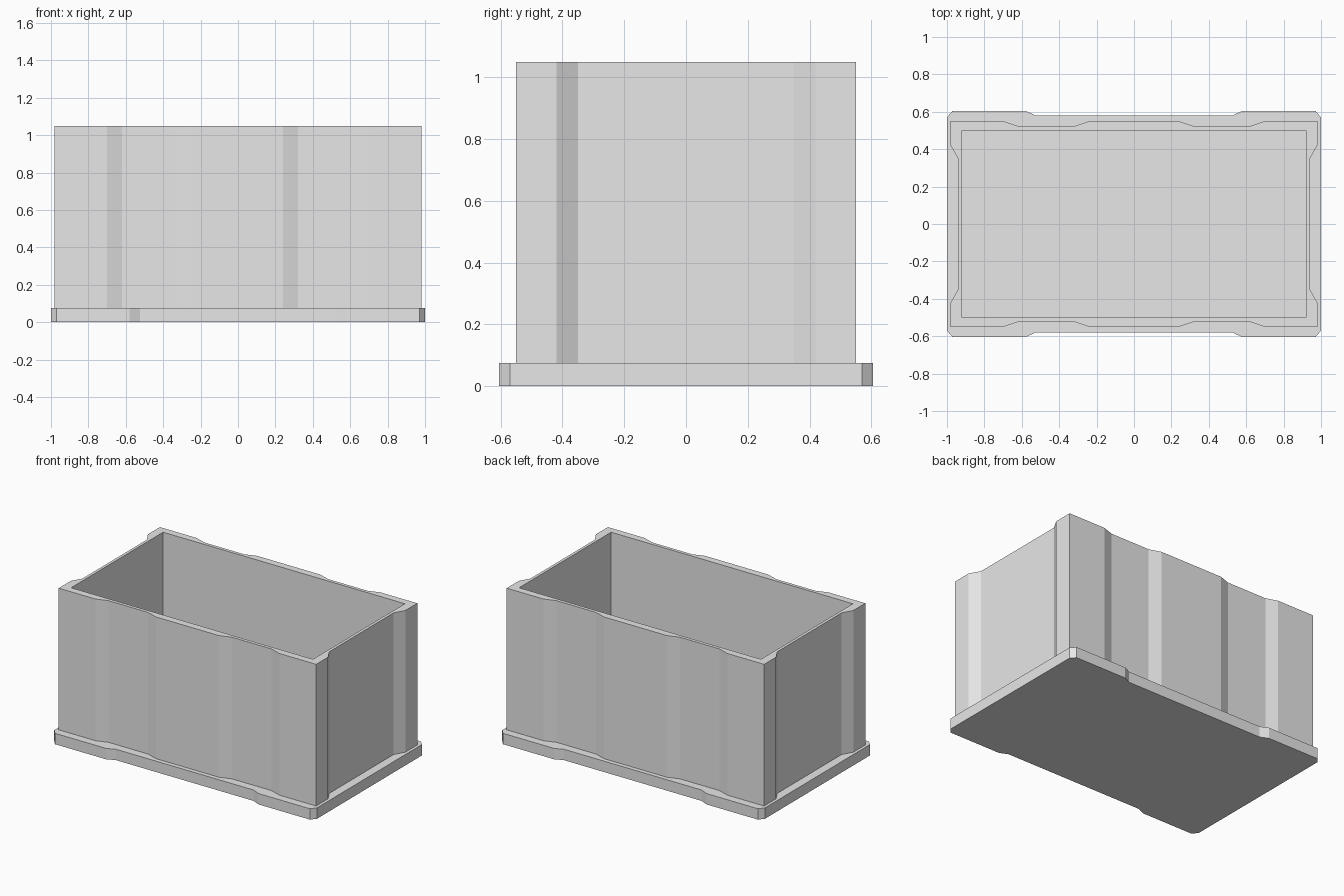
import bpy, bmesh

cube = bpy.data.objects.get("Cube")
if cube:
    bpy.data.objects.remove(cube, do_unlink=True)

grey = bpy.data.materials.new("light_grey")
grey.use_nodes = True
colour = (0.8, 0.8, 0.8, 1)
grey.diffuse_color = colour
grey.node_tree.nodes["Principled BSDF"].inputs["Base Color"].default_value = colour


def mirrored_outline(quarter):
    """Complete an outline from its +x +y quarter, running anticlockwise."""
    half = quarter + [(-x, y) for x, y in reversed(quarter)]
    return half + [(-x, -y) for x, y in half]


def prism(name, outline, bottom, top):
    """Extrude a flat outline between two heights."""
    bm = bmesh.new()
    base = bm.faces.new([bm.verts.new((x, y, bottom)) for x, y in outline])
    result = bmesh.ops.extrude_face_region(bm, geom=[base])
    moved = [v for v in result["geom"] if isinstance(v, bmesh.types.BMVert)]
    bmesh.ops.translate(bm, verts=moved, vec=(0, 0, top - bottom))
    bmesh.ops.recalc_face_normals(bm, faces=bm.faces)
    mesh = bpy.data.meshes.new(name)
    bm.to_mesh(mesh)
    bm.free()
    mesh.materials.append(grey)
    obj = bpy.data.objects.new(name, mesh)
    bpy.context.collection.objects.link(obj)
    return obj


PLATE_TOP, RIM = 0.075, 1.05

# Base plate with chamfered corners and a shallow recess on each long side
plate = [(1, 0.57), (0.97, 0.605), (0.58, 0.605), (0.525, 0.58)]
prism("base_plate", mirrored_outline(plate), 0, PLATE_TOP)

# Box walls with shallow vertical recesses, hollowed by a plain rectangle
wall = [(0.94, 0.35), (0.98, 0.42), (0.98, 0.55), (0.70, 0.55),
        (0.62, 0.523), (0.32, 0.523), (0.24, 0.55)]
walls = prism("box_walls", mirrored_outline(wall), PLATE_TOP, RIM)
hollow = prism("hollow_cutter", mirrored_outline([(0.92, 0.5)]),
               PLATE_TOP - 0.05, RIM + 0.1)
hollow.hide_render = True
hollow.hide_set(True)
cut = walls.modifiers.new("hollow", 'BOOLEAN')
cut.operation = 'DIFFERENCE'
cut.solver = 'EXACT'
cut.object = hollow
